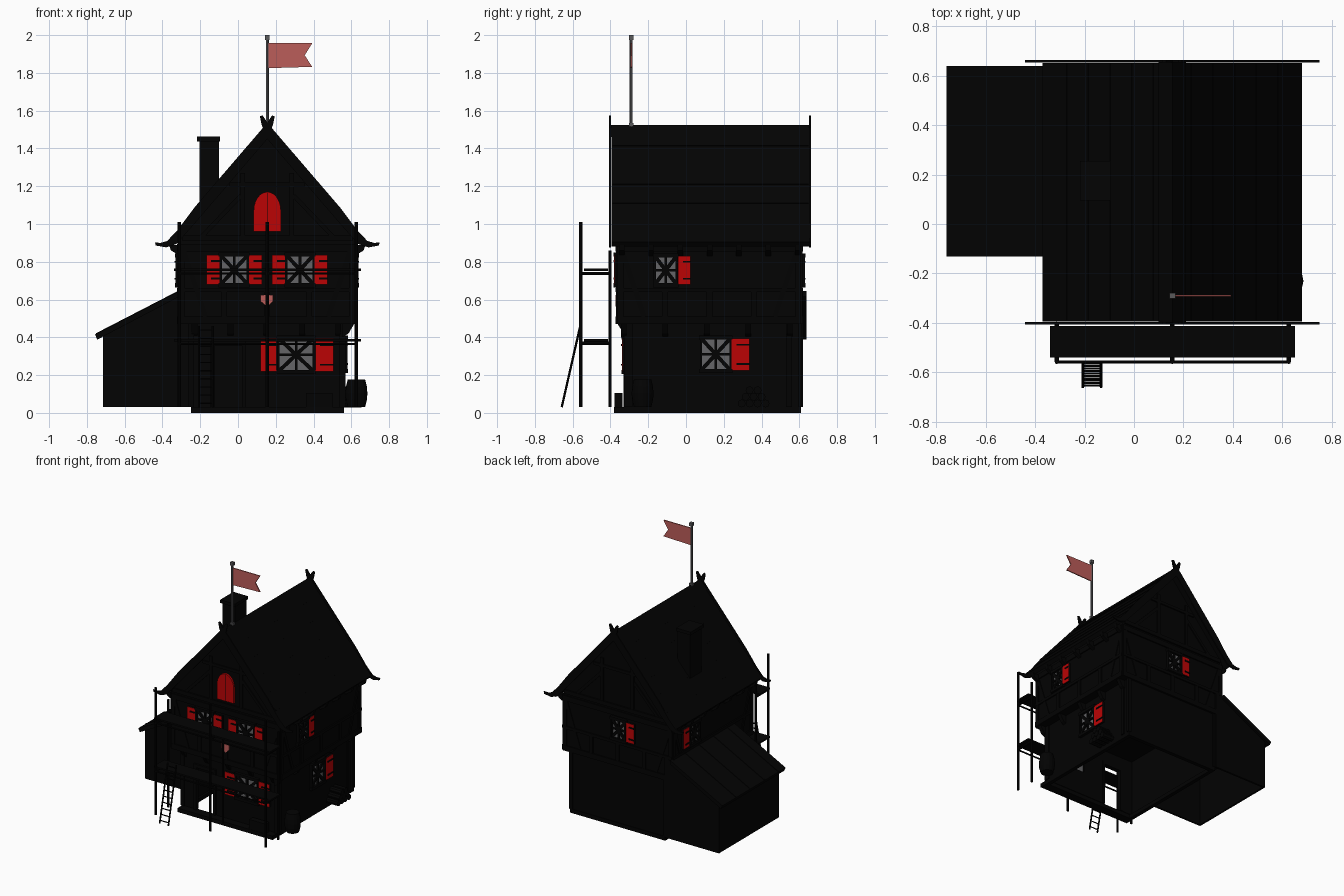
import bpy, bmesh, math
from mathutils import Vector, Matrix

cube = bpy.data.objects.get("Cube")
if cube:
    bpy.data.objects.remove(cube)


def material(name, color):
    m = bpy.data.materials.new(name)
    m.use_nodes = True
    m.diffuse_color = (*color, 1)
    m.node_tree.nodes["Principled BSDF"].inputs["Base Color"].default_value = (*color, 1)
    return m


WALL = material("black plaster", (.0009, .0009, .0009))
WOOD = material("black timber", (.0008, .0008, .0008))
ROOF = material("black roofing", (.0008, .0008, .0008))
RED = material("red paint", (.5, .0012, .0016))
GLASS = material("grey glass", (.13, .13, .135))
METAL = material("grey metal", (.1, .1, .105))
CLOTH = material("faded red cloth", (.5, .11, .1))

# Wall frames: u runs along the wall, z is up, depth points outward
X, Y, Z = Vector((1, 0, 0)), Vector((0, 1, 0)), Vector((0, 0, 1))
FRAMES = {"front": (X, -Y), "right": (Y, X), "back": (-X, Y), "left": (-Y, -X)}
MID = .155  # x of the ridge


def finish(name, bm, mat):
    bmesh.ops.recalc_face_normals(bm, faces=bm.faces)
    mesh = bpy.data.meshes.new(name)
    bm.to_mesh(mesh)
    bm.free()
    mesh.materials.append(mat)
    ob = bpy.data.objects.new(name, mesh)
    bpy.context.collection.objects.link(ob)


def plate(name, side, pts, d0, d1, mat):
    """Polygon in wall coordinates, extruded from depth d0 to d1."""
    u, n = FRAMES[side]
    bm = bmesh.new()
    face = bm.faces.new([bm.verts.new(u * p[0] + Z * p[1] + n * d0) for p in pts])
    ext = bmesh.ops.extrude_face_region(bm, geom=[face])
    moved = [v for v in ext["geom"] if isinstance(v, bmesh.types.BMVert)]
    bmesh.ops.translate(bm, verts=moved, vec=n * (d1 - d0))
    finish(name, bm, mat)


def rect(a, b, c, d):
    return [(a, c), (b, c), (b, d), (a, d)]


def box(name, x, y, z, mat):
    plate(name, "front", rect(*x, *z), -y[1], -y[0], mat)


def beam(name, side, a, b, w, d0, d1, mat=WOOD):
    a, b = Vector(a), Vector(b)
    t = (b - a).normalized()
    s = Vector((-t.y, t.x)) * w / 2
    plate(name, side, [a - s, b - s, b + s, a + s], d0, d1, mat)


def pole(name, a, b, r, mat=WOOD, sides=8):
    a, b = Vector(a), Vector(b)
    bm = bmesh.new()
    m = Matrix.Translation((a + b) / 2) @ Z.rotation_difference(b - a).to_matrix().to_4x4()
    bmesh.ops.create_cone(bm, cap_ends=True, segments=sides, radius1=r, radius2=r,
                          depth=(b - a).length, matrix=m)
    finish(name, bm, mat)


def window(side, u0, u1, z0, z1, d, shutters):
    """Recessed pane with crossed bars, frame and painted shutters."""
    um, zm = (u0 + u1) / 2, (z0 + z1) / 2
    plate("window_pane", side, rect(u0, u1, z0, z1), d - .003, d + .004, GLASS)
    for a, b, w in [((u0, z0), (u1, z1), .02), ((u0, z1), (u1, z0), .02),
                    ((um, z0), (um, z1), .014), ((u0, zm), (u1, zm), .012)]:
        beam("window_bar", side, a, b, w, d, d + .016)
    for z in (z0 - .004, z1 + .004):
        beam("window_frame", side, (u0 - .01, z), (u1 + .01, z), .022, d, d + .022)
    for u in (u0, u1):
        beam("window_frame_side", side, (u, z0), (u, z1), .012, d, d + .02)
    for a, b in shutters:
        plate("shutter_board", side, rect(a, b, z0, z1), d, d + .016, WOOD)
        plate("shutter_paint", side, rect(a, b, z0, z1), d + .016, d + .018, RED)
        for f in (.2, .8):
            z = z0 + f * (z1 - z0)
            beam("shutter_batten", side, (a + .025, z), (b, z), .01, d, d + .023)


# Foundation ring and hollow ground floor with a doorway and a window opening
for x in ((-.25, -.22), (.53, .56)):
    box("foundation_side", x, (-.38, .61), (0, .03), WALL)
for y in ((-.38, -.31), (.58, .61)):
    box("foundation_end", (-.25, .56), y, (0, .03), WALL)
for x in ((-.25, -.235), (.545, .56)):
    box("ground_side_wall", x, (-.32, .605), (.03, .5), WALL)
box("ground_back_wall", (-.25, .56), (.59, .605), (.03, .5), WALL)
for x, z in [((-.25, -.13), (.03, .5)), ((.025, .215), (.03, .5)), ((.4, .56), (.03, .5)),
             ((-.13, .025), (.36, .5)), ((.215, .4), (.03, .22)), ((.215, .4), (.395, .5))]:
    box("ground_front_wall", x, (-.32, -.305), z, WALL)
for u in (-.135, .03):
    beam("door_post", "front", (u, .03), (u, .37), .02, .3, .332)
beam("door_lintel", "front", (-.145, .37), (.04, .37), .025, .3, .335)

# Upper floor and gable
box("upper_floor", (-.312, .618), (-.362, .61), (.47, .9), WALL)
plate("gable", "front", [(-.312, .9), (.618, .9), (.618, .935), (MID, 1.485), (-.312, .935)], -.61, .362, WALL)

# Timber framing: side, span, lower and upper wall depth
for side, u0, u1, lo, hi in [("front", -.312, .618, .32, .362), ("back", -.618, .312, .605, .61),
                             ("right", -.362, .61, .56, .618), ("left", -.61, .362, .25, .312)]:
    for z, w in ((.49, .04), (.65, .022), (.875, .04)):
        beam("wall_rail", side, (u0, z), (u1, z), w, hi - .01, hi + .01)
    for i in range(5):
        u = u0 + .015 + (u1 - u0 - .03) * i / 4
        beam("wall_post", side, (u, .48), (u, .88 if i in (0, 4) else .66), .03, hi - .01, hi + .008)
    for a, b in ((u0 + .02, u0 + .14), (u1 - .02, u1 - .14)):
        beam("wall_brace", side, (a, .87), (b, .51), .024, hi - .01, hi + .006)
    for u in (u0 + .065, u1 - .065):
        beam("lower_post", side, (u, .03), (u, .48), .03, lo - .01, lo + .008)

for side, d in (("front", .362), ("back", .61)):
    s = 1 if side == "front" else -1
    beam("gable_rail", side, (s * MID - .45, .925), (s * MID + .45, .925), .03, d - .01, d + .012)
    for k in (-1, 1):
        beam("gable_post", side, (s * MID + k * .13, .92), (s * MID + k * .13, 1.27), .025, d - .01, d + .01)
        beam("gable_brace", side, (s * MID + k * .36, .92), (s * MID + k * .14, 1.15), .022, d - .01, d + .008)
    beam("gable_collar", side, (s * MID - .2, 1.21), (s * MID + .2, 1.21), .022, d - .01, d + .01)

# Jetty brackets
for i in range(5):
    y, x = -.33 + .22 * i, -.23 + .19 * i
    plate("side_bracket", "front", [(.55, .4), (.585, .42), (.62, .48), (.55, .48)], -y - .015, -y + .015, WOOD)
    plate("front_bracket", "right", [(-.31, .4), (-.33, .42), (-.368, .48), (-.31, .48)], x - .015, x + .015, WOOD)

# Windows
for c in (-.02, .328):
    window("front", c - .072, c + .072, .68, .835, .362, [(c - .147, c - .077), (c + .077, c + .147)])
window("front", .215, .4, .22, .395, .32, [(.12, .205), (.41, .505)])
window("right", -.165, -.05, .68, .83, .618, [(-.042, .025)])
window("right", .08, .235, .225, .395, .56, [(.242, .335)])
window("back", -.2, -.08, .68, .83, .61, [(-.073, -.003)])
window("left", -.42, -.3, .68, .83, .312, [(-.5, -.428)])

# Arched attic hatch
arch = [(MID + .072 * math.cos(t * math.pi / 12), 1.07 + .1 * math.sin(t * math.pi / 12)) for t in range(13)]
plate("attic_hatch", "front", [(MID - .072, .96), (MID + .072, .96)] + arch, .36, .376, RED)
beam("hatch_seam", "front", (MID, .96), (MID, 1.165), .004, .36, .378)

# Hanging pennant
plate("pennant", "front", [(.12, .625), (.12, .59), (MID, .562), (.185, .59), (.185, .625)], .366, .373, CLOTH)

# Main roof with ridge, seams and curled bargeboards
plate("roof", "front", [(-.37, .905), (MID, 1.515), (.68, .905), (.66, .88), (MID, 1.46), (-.35, .88)],
      -.65, .395, ROOF)
plate("ridge_cap", "front", [(MID - .055, 1.46), (MID, 1.524), (MID + .055, 1.46), (MID, 1.48)], -.652, .397, WOOD)
curl = [(.18, 1.575), (.15, 1.53), (-.23, 1.088), (-.32, .968), (-.375, .91), (-.41, .9), (-.44, .902)]
under = [(-.435, .886), (-.38, .876), (-.325, .895), (-.21, 1.025), (MID, 1.45), (.185, 1.525), (.194, 1.57)]
for k in (1, -1):
    for y in (-.402, .657):
        pts = [(MID + k * (x - MID), z) for x, z in curl + under]
        plate("bargeboard", "front", pts, -y - .005, -y + .005, WOOD)
    for i in range(1, 6):
        x, z = MID - k * .525 * i / 6, 1.515 - .61 * i / 6
        beam("roof_seam", "front", (x, z), (x + k * .012, z + .014), .006, -.648, .388, ROOF)
    for i in range(7):
        y = -.34 + .155 * i
        pts = [(MID + k * p, z) for p, z in ((.46, .89), (.52, .89), (.51, .86), (.46, .83))]
        plate("rafter_tail", "front", pts, -y - .014, -y + .014, WOOD)

# Chimney
box("chimney", (-.205, -.1), (.105, .245), (.92, 1.44), WALL)
box("chimney_cap", (-.218, -.094), (.095, .255), (1.438, 1.462), WALL)

# Lean-to shed, hollow and open below
for d in (-.62, .095):
    plate("shed_end_wall", "front", [(-.715, .03), (-.25, .03), (-.25, .655), (-.715, .415)], d, d + .015, WALL)
box("shed_side_wall", (-.715, -.7), (-.11, .62), (.03, .415), WALL)
plate("shed_roof", "front", [(-.757, .415), (-.312, .645), (-.312, .615), (-.745, .388)], -.638, .132, ROOF)
for y in (-.05, .12, .295, .465):
    beam("shed_roof_seam", "front", (-.752, .417), (-.32, .64), .008, -y - .006, -y + .006, WOOD)

# Scaffold
for x in (-.312, MID, .625):
    pole("scaffold_outer_post", (x, -.557, .03), (x, -.557, 1.01), .009)
    pole("scaffold_inner_post", (x, -.403, .03), (x, -.403, .86), .008)
    for z in (.368, .738):
        pole("scaffold_tie", (x, -.557, z), (x, -.4, z), .009)
for z in (.385, .758):
    box("scaffold_deck", (-.34, .65), (-.54, -.413), (z - .006, z + .006), WOOD)
    pole("scaffold_rail", (-.32, -.557, z - .02), (.63, -.557, z - .02), .006)

# Ladder
for x in (-.207, -.133):
    pole("ladder_rail", (x, -.658, .03), (x, -.56, .46), .006)
for i in range(10):
    f = (i + .5) / 10
    y, z = -.658 + .098 * f, .03 + .43 * f
    pole("ladder_rung", (-.207, y, z), (-.133, y, z), .004, sides=6)

# Barrel, log pile and crate
barrel = bmesh.new()
rings = [[barrel.verts.new((.627 + r * math.cos(a * math.pi / 8), -.23 + r * math.sin(a * math.pi / 8), z))
          for a in range(16)] for r, z in ((.046, .03), (.056, .07), (.058, .105), (.055, .14), (.046, .178))]
for lo, hi in zip(rings, rings[1:]):
    for i in range(16):
        barrel.faces.new((lo[i - 1], lo[i], hi[i], hi[i - 1]))
barrel.faces.new(rings[0])
barrel.faces.new(rings[-1])
finish("barrel", barrel, WOOD)
for row, count in enumerate((4, 3, 2)):
    for i in range(count):
        y = .295 + .042 * i + .021 * row
        pole("log", (.56, y, .05 + .035 * row), (.655, y, .05 + .035 * row), .021)
box("crate", (.36, .5), (-.378, -.335), (.03, .105), WOOD)

# Flag and pole
pole("flagpole", (MID, -.29, 1.5), (MID, -.29, 1.98), .008, METAL)
box("flagpole_knob", (MID - .012, MID + .012), (-.302, -.278), (1.975, 2), METAL)
box("flagpole_foot", (MID - .012, MID + .012), (-.302, -.278), (1.515, 1.535), METAL)
plate("flag", "front", [(MID, 1.825), (.393, 1.832), (.353, 1.893), (.393, 1.957), (MID, 1.957)], .286, .294, CLOTH)
